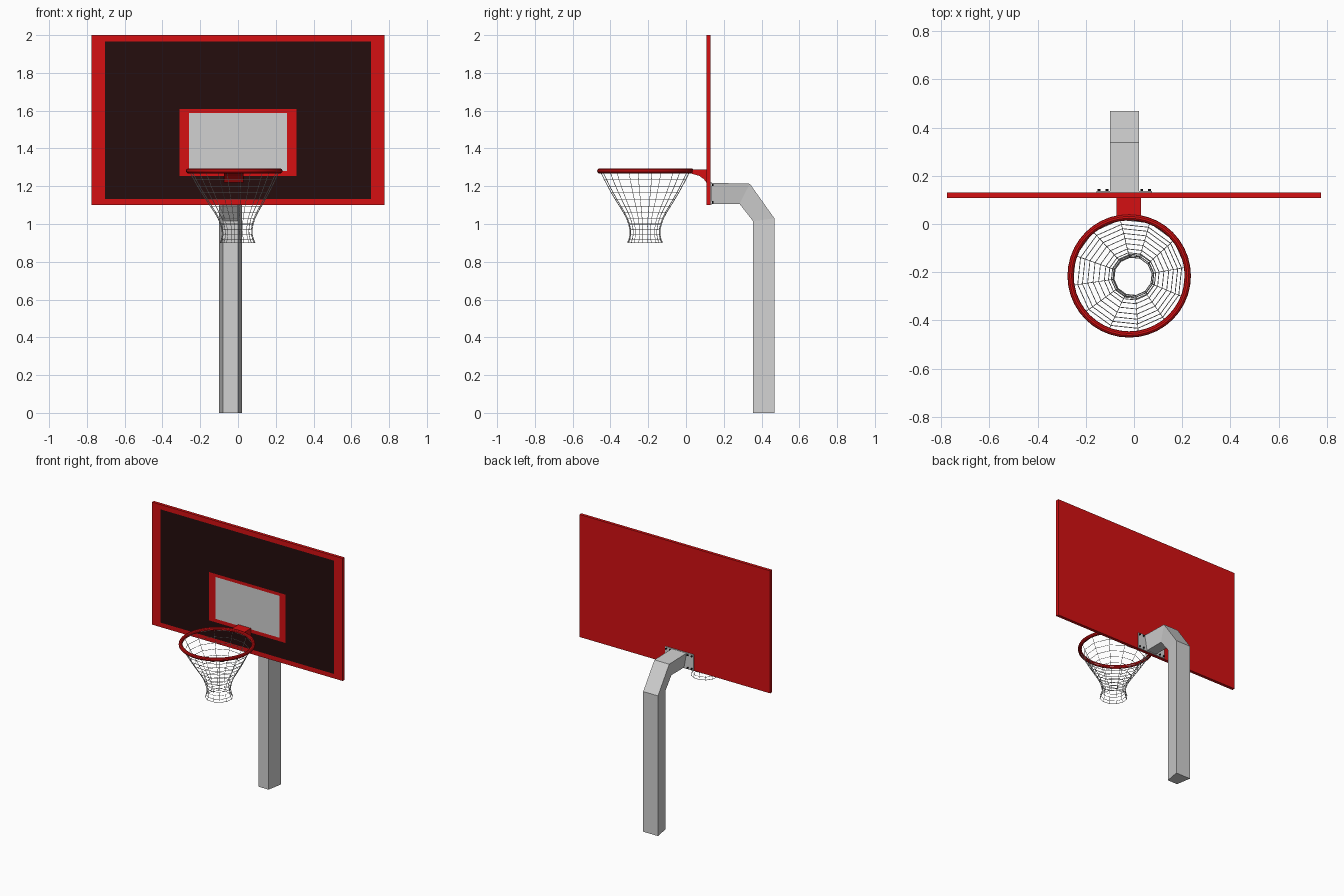
import bpy, bmesh, math
from mathutils import Vector

if "Cube" in bpy.data.objects:
    bpy.data.objects.remove(bpy.data.objects["Cube"])


def material(name, rgb):
    m = bpy.data.materials.new(name)
    m.use_nodes = True
    m.diffuse_color = (*rgb, 1)
    m.node_tree.nodes["Principled BSDF"].inputs["Base Color"].default_value = (*rgb, 1)
    return m


red = material("red paint", (0.66, 0.005, 0.006))
dark = material("dark panel", (0.018, 0.004, 0.004))
grey = material("light grey", (0.64, 0.64, 0.64))
white = material("net white", (0.75, 0.75, 0.75))
black = material("bolt black", (0.01, 0.01, 0.01))


def finish(name, bm, *mats):
    bmesh.ops.recalc_face_normals(bm, faces=bm.faces)
    mesh = bpy.data.meshes.new(name)
    bm.to_mesh(mesh)
    bm.free()
    ob = bpy.data.objects.new(name, mesh)
    bpy.context.collection.objects.link(ob)
    for m in mats:
        mesh.materials.append(m)
    return ob


def box(lo, hi):
    bm = bmesh.new()
    bmesh.ops.create_cube(bm, size=1)
    lo, hi = Vector(lo), Vector(hi)
    for v in bm.verts:
        v.co = (lo + hi) / 2 + v.co * (hi - lo)
    return bm


def loft(sections):
    """Skin closed rings of points and cap both ends."""
    bm = bmesh.new()
    rings = [[bm.verts.new(p) for p in s] for s in sections]
    n = len(rings[0])
    for a, b in zip(rings, rings[1:]):
        for i in range(n):
            j = (i + 1) % n
            bm.faces.new((a[i], a[j], b[j], b[i]))
    bm.faces.new(rings[0])
    bm.faces.new(rings[-1])
    return bm


# Backboard: cut along the painted borders, coloured by nested rectangles
layers = [(0.705, 1.133, 1.965, 1), (0.31, 1.255, 1.61, 0), (0.26, 1.28, 1.588, 2)]
bm = box((-0.775, 0.108, 1.1), (0.775, 0.13, 2))


def cut(co, no):
    geom = bm.verts[:] + bm.edges[:] + bm.faces[:]
    bmesh.ops.bisect_plane(bm, geom=geom, plane_co=co, plane_no=no)


for half, low, high, _ in layers:
    for x in (-half, half):
        cut((x, 0, 0), (1, 0, 0))
    for z in (low, high):
        cut((0, 0, z), (0, 0, 1))
bm.normal_update()
for f in bm.faces:
    c = f.calc_center_median()
    if f.normal.y < -0.9:
        for half, low, high, index in layers:
            if abs(c.x) < half and low < c.z < high:
                f.material_index = index
finish("backboard", bm, red, dark, grey)

# Pole: trapezoid section, wide on the outer side, bent forward to the board
MID = -0.04
path = [((0.468, 0), (0.355, 0)), ((0.468, 1.03), (0.355, 1.015)),
        ((0.338, 1.213), (0.283, 1.107)), ((0.132, 1.218), (0.132, 1.107))]
finish("pole", loft([[(MID - 0.06, *o), (MID + 0.06, *o), (MID + 0.04, *i), (MID - 0.04, *i)]
                     for o, i in path]), grey)

# Mounting plate with two columns of bolts on each side
finish("mounting_plate", box((MID - 0.115, 0.13, 1.102), (MID + 0.115, 0.137, 1.22)), grey)
for dx in (-0.105, -0.072, 0.072, 0.105):
    for z in (1.115, 1.207):
        bpy.ops.mesh.primitive_cylinder_add(vertices=8, radius=0.006, depth=0.012,
                                            location=(MID + dx, 0.139, z),
                                            rotation=(math.pi / 2, 0, 0))
        bpy.context.object.name = "bolt"
        bpy.context.object.data.materials.append(black)

# Rim bracket: curved gusset between the ring and the board
gusset = [(0.025, 1.288), (0.11, 1.288), (0.11, 1.217), (0.095, 1.237), (0.07, 1.255), (0.025, 1.268)]
finish("rim_bracket", loft([[(x, *p) for p in gusset] for x in (-0.073, 0.03)]), red)

# Rim
bpy.ops.mesh.primitive_torus_add(major_segments=40, minor_segments=10, major_radius=0.243,
                                 minor_radius=0.013, location=(-0.02, -0.215, 1.281))
rim = bpy.context.object
rim.name = "rim"
rim.data.materials.append(red)
bpy.ops.object.shade_smooth_by_angle()

# Net: funnel of square mesh, turned into strands
profile = [(1.275, 0.238), (1.235, 0.218), (1.2, 0.2), (1.165, 0.18), (1.13, 0.159),
           (1.095, 0.137), (1.06, 0.115), (1.03, 0.099), (1.0, 0.088), (0.97, 0.081),
           (0.945, 0.08), (0.92, 0.086), (0.902, 0.093)]
STRANDS = 12
bm = bmesh.new()
rings = []
for z, r in profile:
    x0 = -0.02 + 0.018 * (1.275 - z) / 0.37
    rings.append([bm.verts.new((x0 + r * math.cos(a), -0.217 + r * math.sin(a), z))
                  for a in (math.tau * (i + 0.3) / STRANDS for i in range(STRANDS))])
for a, b in zip(rings, rings[1:]):
    for i in range(STRANDS):
        j = (i + 1) % STRANDS
        bm.faces.new((a[i], a[j], b[j], b[i]))
net = finish("net", bm, white)
strands = net.modifiers.new("strands", "WIREFRAME")
strands.thickness = 0.004
strands.use_even_offset = False
strands.use_boundary = True
